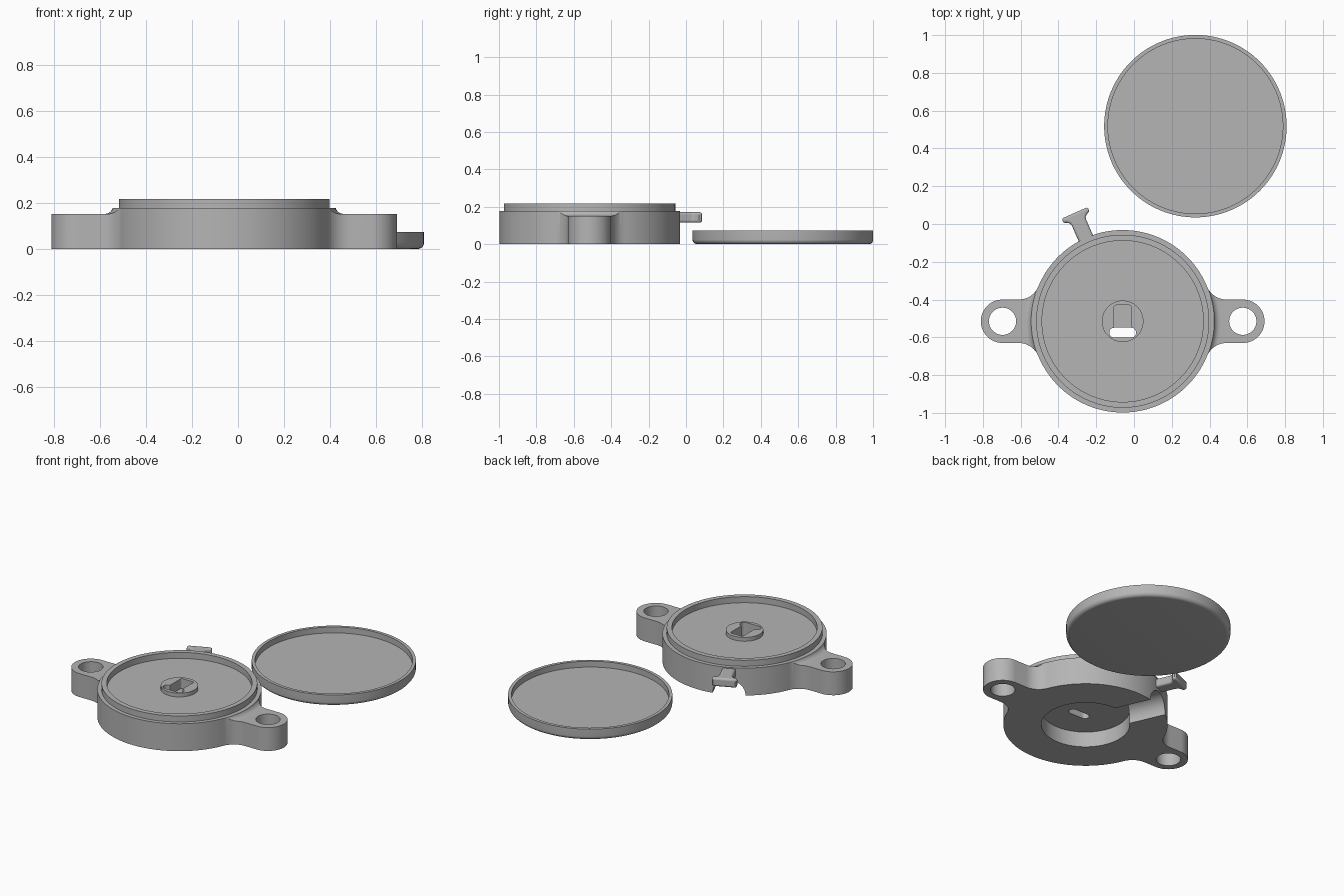
import bpy, bmesh, math
from mathutils import Matrix

if "Cube" in bpy.data.objects:
    bpy.data.objects.remove(bpy.data.objects["Cube"])

BX, BY = -0.06, -0.515          # housing centre
LX, LY = 0.325, 0.518           # lid centre
R = 0.483
SPOUT_ANGLE = math.atan2(0.914, -0.405)

grey = bpy.data.materials.new("plain grey")
grey.diffuse_color = (0.46, 0.46, 0.46, 1)
grey.use_nodes = True
grey.node_tree.nodes["Principled BSDF"].inputs["Base Color"].default_value = grey.diffuse_color


def finish(name, bm, loc=(0, 0, 0), rot=0):
    bmesh.ops.remove_doubles(bm, verts=bm.verts, dist=1e-5)
    bmesh.ops.recalc_face_normals(bm, faces=bm.faces)
    me = bpy.data.meshes.new(name)
    bm.to_mesh(me)
    bm.free()
    me.materials.append(grey)
    ob = bpy.data.objects.new(name, me)
    bpy.context.collection.objects.link(ob)
    ob.matrix_world = Matrix.Translation(loc) @ Matrix.Rotation(rot, 4, 'Z')
    return ob


def lathe(name, profile, loc, n=128):
    """Revolve a closed (radius, z) loop; points on the axis merge."""
    bm = bmesh.new()
    rings = [[bm.verts.new((r * math.cos(t), r * math.sin(t), z)) for r, z in profile]
             for t in (2 * math.pi * i / n for i in range(n))]
    m = len(profile)
    for i in range(n):
        a, b = rings[i], rings[(i + 1) % n]
        for j in range(m):
            k = (j + 1) % m
            if profile[j][0] == 0 and profile[k][0] == 0:
                continue
            bm.faces.new((a[j], b[j], b[k], a[k]))
    bmesh.ops.dissolve_degenerate(bm, dist=1e-6, edges=bm.edges)
    return finish(name, bm, loc)


def prism(name, pts, z0, z1, loc=(0, 0, 0), rot=0):
    bm = bmesh.new()
    face = bm.faces.new([bm.verts.new((x, y, z0)) for x, y in pts])
    out = bmesh.ops.extrude_face_region(bm, geom=[face])
    for v in out["geom"]:
        if isinstance(v, bmesh.types.BMVert):
            v.co.z = z1
    return finish(name, bm, loc, rot)


def arc(cx, cy, r, a0, a1, n):
    return [(cx + r * math.cos(math.radians(a0 + (a1 - a0) * i / n)),
             cy + r * math.sin(math.radians(a0 + (a1 - a0) * i / n))) for i in range(n + 1)]


def boolean(ob, cutter, op='DIFFERENCE'):
    mod = ob.modifiers.new(op.lower(), 'BOOLEAN')
    mod.object, mod.operation, mod.solver = cutter, op, 'EXACT'
    bpy.context.view_layer.objects.active = ob
    bpy.ops.object.modifier_apply(modifier=mod.name)
    bpy.data.objects.remove(cutter)


def smooth(ob, angle=30):
    bpy.ops.object.select_all(action='DESELECT')
    ob.select_set(True)
    bpy.context.view_layer.objects.active = ob
    bpy.ops.object.shade_smooth_by_angle(angle=math.radians(angle))


# Housing outline: disc, two ears and the fillets that blend them
EAR_X, EAR_R, FIL_R = 0.636, 0.115, 0.112
fx, fy = 0.55, EAR_R + FIL_R
fa = math.degrees(math.atan2(fy, fx))
quarter = arc(EAR_X, 0, EAR_R, 0, 90, 16)
quarter += arc(fx, fy, FIL_R, 270, 180 + fa, 12)
quarter += arc(0, 0, R, fa, 90, 32)[1:]
left = [(-x, y) for x, y in reversed(quarter)][1:]
top_half = quarter + left
outline = top_half + [(x, -y) for x, y in reversed(top_half)][1:-1]
housing = prism("housing", outline, 0, 0.178, (BX, BY, 0))

# Ears sit lower than the disc, joined by a concave fillet
ear_top, drop = 0.152, 0.026
cove = arc(R + 0.036, 0.178 + 0.01, 0.036, 180, 270, 8)
cove = [(r, max(z, ear_top)) for r, z in cove]
boolean(housing, lathe("ear_cutter", [(R + 0.0005, 0.25)] + cove + [(0.9, ear_top), (0.9, 0.25)], (BX, BY, 0)))
for s in (-1, 1):
    boolean(housing, prism("bolt_cutter", arc(0, 0, 0.072, 0, 352.5, 47), -0.1, 0.3,
                           (BX + s * EAR_X, BY, 0)))

# Raised rim and centre hub
boolean(housing, lathe("rim", [(0.427, 0.17), (0.458, 0.17), (0.458, 0.217), (0.427, 0.217)],
                       (BX, BY, 0)), 'UNION')
boolean(housing, lathe("hub", [(0, 0.17), (0.11, 0.17), (0.11, 0.203), (0, 0.203)],
                       (BX, BY, 0), 64), 'UNION')

# Underside pocket with an arched channel to the outside
boolean(housing, lathe("pocket_cutter", [(0, -0.1), (0.26, -0.1), (0.26, 0.1), (0, 0.1)],
                       (BX, BY, 0)))
channel = prism("channel_cutter", arc(0, 0, 0.0985, 0, 360 - 7.5, 47), 0.15, 0.7)
channel.matrix_world = (Matrix.Translation((BX, BY, 0)) @ Matrix.Rotation(SPOUT_ANGLE, 4, 'Z')
                        @ Matrix.Rotation(math.pi / 2, 4, 'Y'))
bpy.context.view_layer.update()
boolean(housing, channel)

# Hub recess and the slot that runs through to the pocket
recess = [(-0.045, -0.07)] + [(0.045, -0.07)] + arc(0.035, 0.075, 0.01, 0, 90, 4) \
    + arc(-0.035, 0.075, 0.01, 90, 180, 4)
boolean(housing, prism("recess_cutter", recess, 0.14, 0.3, (BX, BY, 0)))
slot = arc(0.045, -0.06, 0.026, -90, 90, 12) + arc(-0.045, -0.06, 0.026, 90, 270, 12)
boolean(housing, prism("slot_cutter", slot, 0.05, 0.3, (BX, BY, 0)))
smooth(housing)

# Side spout: flat neck with a wider rounded end bar
half = [(0.44, 0.041), (0.57, 0.041), (0.585, 0.045), (0.595, 0.056), (0.6, 0.068),
        (0.606, 0.075), (0.62, 0.075), (0.628, 0.067)]
spout = prism("spout", [(x, -y) for x, y in half] + half[::-1], 0.115, 0.171,
              (BX, BY, 0), SPOUT_ANGLE)
bev = spout.modifiers.new("round", 'BEVEL')
bev.width, bev.segments, bev.limit_method = 0.012, 4, 'ANGLE'
bev.angle_limit = math.radians(60)
smooth(spout, 40)

# Loose lid: shallow tray with a rounded lower edge
edge = arc(R - 0.025, 0.025, 0.025, -90, 0, 8)
lid = lathe("lid", [(0, 0)] + edge + [(R, 0.073), (0.463, 0.073), (0.463, 0.035), (0, 0.035)],
            (LX, LY, 0))
smooth(lid)
